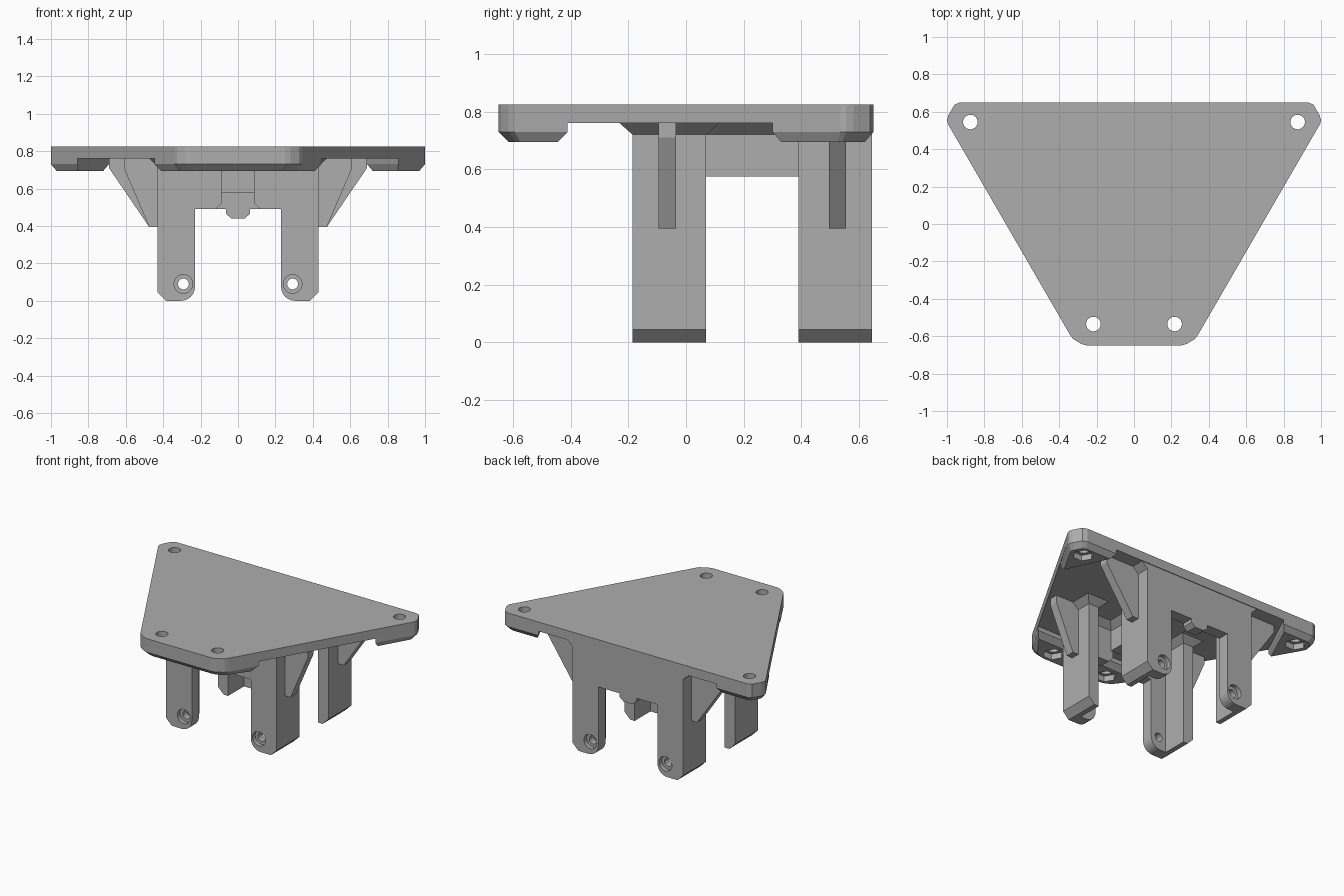
import bpy, bmesh, math

cube = bpy.data.objects.get("Cube")
if cube:
    bpy.data.objects.remove(cube, do_unlink=True)

grey = bpy.data.materials.new("plain grey")
grey.use_nodes = True
grey.diffuse_color = (0.42, 0.42, 0.42, 1)
grey.node_tree.nodes["Principled BSDF"].inputs["Base Color"].default_value = grey.diffuse_color


def loft(name, rings):
    """Closed solid through rings of 3D points."""
    bm = bmesh.new()
    loops = [[bm.verts.new(p) for p in ring] for ring in rings]
    n = len(loops[0])
    for a, b in zip(loops, loops[1:]):
        for i in range(n):
            j = (i + 1) % n
            bm.faces.new((a[i], a[j], b[j], b[i]))
    bm.faces.new(loops[0])
    bm.faces.new(loops[-1])
    bmesh.ops.recalc_face_normals(bm, faces=bm.faces)
    mesh = bpy.data.meshes.new(name)
    bm.to_mesh(mesh)
    bm.free()
    mesh.materials.append(grey)
    obj = bpy.data.objects.new(name, mesh)
    bpy.context.collection.objects.link(obj)
    return obj


def flat(pts, z):
    return [(x, y, z) for x, y in pts]


def upright(name, pts, y0, y1):
    """Extrude an x-z profile along y."""
    return loft(name, [[(x, y, z) for x, z in pts] for y in (y0, y1)])


def rect(x0, x1, y0, y1):
    return [(x0, y0), (x1, y0), (x1, y1), (x0, y1)]


def flip(pts, s=-1):
    return [(s * x, y) for x, y in pts]


def circle(cx, cy, r, n=24):
    return [(cx + r * math.cos(math.tau * i / n), cy + r * math.sin(math.tau * i / n))
            for i in range(n)]


def cut(obj, cutters):
    for c in cutters:
        mod = obj.modifiers.new("hole", 'BOOLEAN')
        mod.operation = 'DIFFERENCE'
        mod.solver = 'EXACT'
        mod.object = c
        bpy.context.view_layer.objects.active = obj
        bpy.ops.object.modifier_apply(modifier=mod.name)
        bpy.data.objects.remove(c, do_unlink=True)


def screw_hole(x, y):
    return loft("cutter", [flat(circle(x, y, 0.039), z) for z in (0.6, 0.9)])


def nut_pocket(x, y):
    return loft("cutter", [flat(circle(x, y, 0.068, 6), z) for z in (0.65, 0.735)])


def pad(name, pts, inset, holes):
    """Thickened corner with a chamfered underside."""
    xs, ys = [p[0] for p in pts], [p[1] for p in pts]
    cx, cy = (min(xs) + max(xs)) / 2, (min(ys) + max(ys)) / 2
    fx = 1 - 2 * inset / (max(xs) - min(xs))
    fy = 1 - 2 * inset / (max(ys) - min(ys))
    small = [(cx + (x - cx) * fx, cy + (y - cy) * fy) for x, y in pts]
    obj = loft(name, [flat(pts, 0.76), flat(pts, 0.73), flat(small, 0.695)])
    cut(obj, [f(*h) for h in holes for f in (screw_hole, nut_pocket)])


# Top plate with rounded corners and four screw holes
back_corner = [(0.995, 0.535), (1, 0.555), (0.993, 0.58), (0.96, 0.638), (0.93, 0.65)]
front_corner = [(0.25, -0.65), (0.28, -0.642), (0.325, -0.615), (0.342, -0.593)]
half = front_corner + back_corner
back_hole, front_hole = (0.875, 0.545), (0.217, -0.535)
holes = [(s * x, y) for x, y in (back_hole, front_hole) for s in (1, -1)]
outline = half + flip(half)[::-1]
plate = loft("top_plate", [flat(outline, 0.76), flat(outline, 0.825)])
cut(plate, [screw_hole(*h) for h in holes])

# Thick pads under the corners
front_half = front_corner + [(0.447, -0.41)]
pad("front_pad", front_half + flip(front_half)[::-1], 0.035, holes[2:])
for s, side in ((1, "left"), (-1, "right")):
    pad("back_pad_" + side, flip([(0.857, 0.3)] + back_corner + [(0.69, 0.65)], s),
        0.03, [(s * back_hole[0], back_hole[1])])

# Leg profile: rounded inside corner, chamfered outside corner
r = 0.075
arc = [(0.23 + r - r * math.cos(a), r - r * math.sin(a))
       for a in (math.radians(15 * i) for i in range(7))]
leg = [(0.23, 0.49)] + arc + [(0.385, 0), (0.43, 0.045), (0.43, 0.76)]
notch = [(0.085, 0.76), (0.085, 0.525), (0.12, 0.49)]
tab = [(0.035, 0.44), (0.065, 0.465), (0.065, 0.49)]


def bolt_holes(sides, y, inward):
    """Through hole plus counterbore on the outer face."""
    out = []
    for s in sides:
        out.append(upright("cutter", circle(s * 0.292, 0.09, 0.029), y - 0.12, y + 0.12))
        out.append(upright("cutter", circle(s * 0.292, 0.09, 0.05),
                           y - inward * 0.05, y + inward * 0.03))
    return out


# Back frame is one piece, front frame is split by a notch
rear = tab + leg
frame = upright("back_frame", rear + flip(rear)[::-1], 0.565, 0.645)
cut(frame, bolt_holes((1, -1), 0.645, -1))
for s, side in ((1, "left"), (-1, "right")):
    frame = upright("front_frame_" + side, flip(notch + leg, s), -0.185, -0.105)
    cut(frame, bolt_holes((s,), -0.185, 1))

# Outer leg walls, top flares and gussets
wall = [(0.35, 0), (0.385, 0), (0.43, 0.045), (0.43, 0.76), (0.35, 0.76)]
for s, side in ((1, "left"), (-1, "right")):
    for name, y0, y1, f0, f1, g, reach in (
            ("front", -0.105, 0.07, -0.185, 0.07, -0.065, 0.61),
            ("back", 0.39, 0.565, 0.39, 0.645, 0.525, 0.69)):
        tag = name + "_" + side
        upright("leg_wall_" + tag, flip(wall, s), y0, y1)
        end = 0.115 if name == "front" else f1
        loft("leg_flare_" + tag, [flat(flip(rect(0.35, 0.43, f0, f1), s), 0.72),
                                  flat(flip(rect(0.305, 0.475, f0 - 0.045, end), s), 0.76)])
        rib = [(0.43, 0.395), (0.475, 0.395), (reach, 0.71), (reach, 0.76), (0.43, 0.76)]
        upright("gusset_" + tag, flip(rib, s), g - 0.03, g + 0.03)
    loft("front_frame_flare_" + side,
         [flat(flip(rect(0.085, 0.43, -0.185, -0.105), s), 0.72),
          flat(flip(rect(0.085, 0.475, -0.23, -0.06), s), 0.76)])
loft("back_frame_flare", [flat(rect(-0.43, 0.43, 0.565, 0.645), 0.72),
                          flat(rect(-0.475, 0.475, 0.52, 0.645), 0.76)])

# Central beam joining the two frames
beam = [(0.1, 0.575), (0.1, 0.72), (0.145, 0.76)]
upright("centre_beam", beam + flip(beam)[::-1], -0.105, 0.565)
